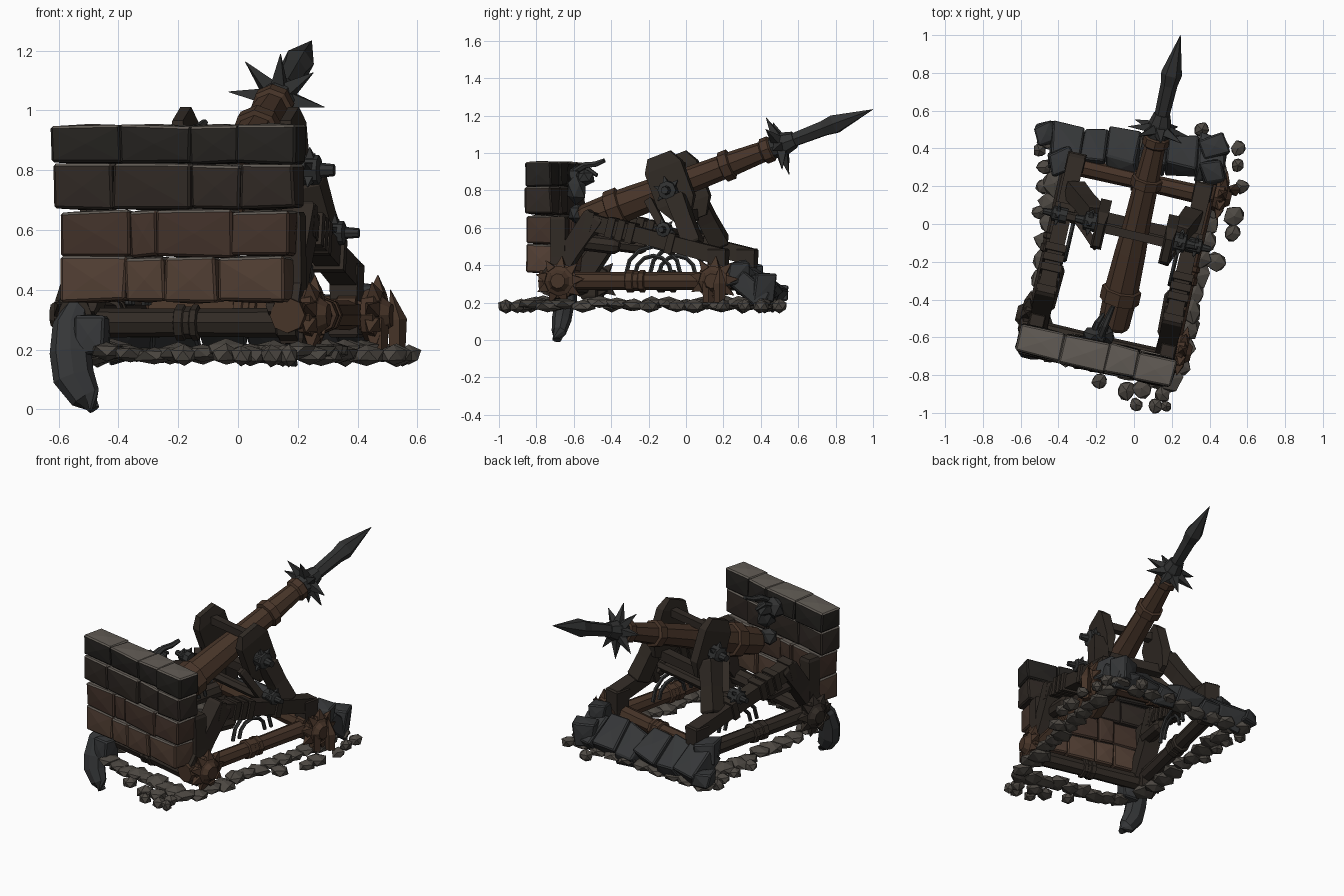
import bpy, bmesh, math, random
from mathutils import Vector, Matrix

if "Cube" in bpy.data.objects:
    bpy.data.objects.remove(bpy.data.objects["Cube"])

random.seed(4)
TURN = Matrix.Rotation(math.radians(-13), 4, 'Z')   # whole machine is turned on its base


def material(name, rgb):
    m = bpy.data.materials.new(name)
    m.diffuse_color = (*rgb, 1)
    m.use_nodes = True
    m.node_tree.nodes["Principled BSDF"].inputs["Base Color"].default_value = m.diffuse_color
    return m


WOOD = material("wood", (0.062, 0.034, 0.021))
DARK = material("dark_wood", (0.030, 0.023, 0.018))
IRON = material("iron", (0.030, 0.031, 0.031))
SLATE = material("slate", (0.036, 0.038, 0.040))
STONE = material("stone", (0.075, 0.066, 0.056))
CAP = material("wall_cap", (0.12, 0.105, 0.09))
BRICKS = [material(f"brick_{i + 1}", c) for i, c in enumerate(
    [(.085, .050, .034), (.055, .032, .023), (.028, .021, .017), (.018, .016, .014)])]


def finish(name, bm, mat, turned=True, top=None):
    bmesh.ops.recalc_face_normals(bm, faces=bm.faces)
    if turned:
        bm.transform(TURN)
    if top:
        for f in bm.faces:
            f.material_index = int(f.normal.z > 0.6)
    me = bpy.data.meshes.new(name)
    bm.to_mesh(me)
    bm.free()
    ob = bpy.data.objects.new(name, me)
    me.materials.append(mat)
    if top:
        me.materials.append(top)
    bpy.context.collection.objects.link(ob)


def tube(bm, pts, radii, sides=8, squash=1.0):
    """Loft of rings along a path; sides=4 gives a squared beam of half-width r."""
    pts = [Vector(p) for p in pts]
    rings = []
    k, ph = (math.sqrt(2), math.pi / 4) if sides == 4 else (1, 0)
    for i, p in enumerate(pts):
        t = (pts[min(i + 1, len(pts) - 1)] - pts[max(i - 1, 0)]).normalized()
        x = Vector((1, 0, 0)) if abs(t.z) > 0.8 else t.cross(Vector((0, 0, 1)))
        x = (x - t * x.dot(t)).normalized()
        y = t.cross(x)
        r = max(radii[i], 0.001) * k
        rings.append([bm.verts.new(p + x * r * math.cos(ph + j * math.tau / sides)
                                   + y * r * squash * math.sin(ph + j * math.tau / sides))
                      for j in range(sides)])
    for a, b in zip(rings, rings[1:]):
        for j in range(sides):
            bm.faces.new((a[j], a[(j + 1) % sides], b[(j + 1) % sides], b[j]))
    bm.faces.new(rings[0][::-1])
    bm.faces.new(rings[-1])


def lathe(bm, a, b, profile, sides=8, squash=1.0):
    a, b = Vector(a), Vector(b)
    tube(bm, [a.lerp(b, t) for t, _ in profile], [r for _, r in profile], sides, squash)


def beam(bm, a, b, r, squash=1.0):
    # squared timber, chamfered at both ends and slightly waisted
    lathe(bm, a, b, [(0, r * .85), (.04, r), (.5, r * .92), (.96, r), (1, r * .85)], 4, squash)


def merge(bm, t):
    me = bpy.data.meshes.new("tmp")
    t.to_mesh(me)
    t.free()
    bm.from_mesh(me)
    bpy.data.meshes.remove(me)


def block(bm, c, size, rot=Matrix(), jit=0.006):
    """Rough masonry block with chamfered edges and peaked faces."""
    t = bmesh.new()
    bmesh.ops.create_cube(t, size=1, matrix=Matrix.Translation(c) @ rot @ Matrix.Diagonal((*size, 1)))
    for v in t.verts:
        v.co += Vector([random.uniform(-jit, jit) for _ in range(3)])
    bmesh.ops.bevel(t, geom=t.edges[:], offset=0.008, segments=1, affect='EDGES')
    big = sorted(t.faces, key=lambda f: -f.calc_area())[:6]
    bmesh.ops.poke(t, faces=big, offset=0.006)
    merge(bm, t)


def rock(bm, c, size):
    t = bmesh.new()
    bmesh.ops.create_icosphere(t, subdivisions=1, radius=1)
    for v in t.verts:
        v.co *= random.uniform(0.8, 1.12)
    t.transform(Matrix.Translation(c) @ Matrix.Rotation(random.uniform(-.5, .5), 4, 'Z')
                @ Matrix.Diagonal((*size, 1)) @ Matrix.Rotation(random.random() * 6, 4, 'Z'))
    merge(bm, t)


def spikes(bm, c, axis, r0, r1, base, n, lean=0.0, phase=0.0):
    c, axis = Vector(c), Vector(axis).normalized()
    x = axis.orthogonal().normalized()
    y = axis.cross(x)
    for i in range(n):
        a = i * math.tau / n + phase
        d = x * math.cos(a) + y * math.sin(a)
        tube(bm, [c + d * r0, c + d * r1 + axis * lean], [base, 0], 4)


# Masonry shield wall: four courses of uneven blocks
courses = [(.36, .51, (-.42, -.20, -.07, .11, .345)), (.51, .665, (-.42, -.19, -.10, .16, .355)),
           (.67, .82, (-.445, -.245, .02, .19, .375)), (.82, .95, (-.46, -.22, .02, .18, .385))]
for i, (z0, z1, us) in enumerate(courses):
    bm = bmesh.new()
    for a, b in zip(us, us[1:]):
        block(bm, ((a + b) / 2, -.725 + random.uniform(-.008, .008), (z0 + z1) / 2), (b - a, .15, z1 - z0 - .004))
    finish(f"wall_course_{i + 1}", bm, BRICKS[i], top=CAP)

# Rubble cluster and hook behind the wall, above the breech
bm = bmesh.new()
for c, s in [((-.07, -.62, .87), (.07, .05, .07)), ((-.02, -.61, .80), (.06, .06, .08)),
             ((-.05, -.57, .87), (.05, .06, .05)), ((-.05, -.61, .68), (.06, .05, .06))]:
    rock(bm, c, s)
finish("wall_rubble", bm, IRON)
bm = bmesh.new()
tube(bm, [(-.04, -.62, .90), (-.03, -.56, .935), (-.02, -.5, .94), (-.01, -.45, .96)], [.018, .018, .016, .012], 6)
tube(bm, [(-.08, -.62, .88), (-.07, -.55, .91), (-.05, -.5, .88)], [.016, .016, .01], 6)
finish("wall_hook", bm, IRON)

# Base frame: side rails and cross beams with raised bands
BAND = [(0, .06), (.08, .06), (.09, .05), (.46, .047), (.465, .06), (.5, .06), (.505, .054), (.53, .054),
        (.535, .06), (.56, .06), (.565, .047), (.91, .05), (.92, .06), (1, .06)]
for s, side in ((1, "right"), (-1, "left")):
    u = -.03 + s * .365
    w = u - s * .02
    m = WOOD if s > 0 else DARK
    bm = bmesh.new()
    lathe(bm, (u, -.72, .315), (u, .30, .315), BAND)
    finish(side + "_rail", bm, m)
    # A-frame: raked post, long sloping beam and stub posts
    bm = bmesh.new()
    beam(bm, (w, -.68, .30), (w, -.42, .67), .055)
    beam(bm, (w, -.49, .64), (w, .29, .44), .045)
    beam(bm, (w, .25, .24), (w, .25, .49), .05)
    beam(bm, (u, -.62, .22), (u - s * .01, -.62, .66), .042)
    finish(side + "_a_frame", bm, DARK)
    # Iron wrappings and roll on the sloping beam
    bm = bmesh.new()
    for t in (.05, .2, .27, .34, .62):
        p = Vector((w, -.49, .64)).lerp(Vector((w, .29, .44)), t)
        d = Vector((0, .78, -.2)).normalized() * .02
        tube(bm, [p - d, p + d], [.055, .055], 4)
    lathe(bm, (w - s * .02, -.55, .53), (w - s * .03, -.3, .50), [(0, .03), (.1, .045), (.9, .045), (1, .03)])
    finish(side + "_beam_wraps", bm, DARK)
    # Bent iron hoops beside the rail
    bm = bmesh.new()
    for dv, h in ((0, .15), (.05, .10)):
        tube(bm, [(w - s * .06, -.12 - math.cos(a) * (.15 - dv), .35 + h * math.sin(a))
                  for a in [k * math.pi / 6 for k in range(7)]], [.012] * 7, 5)
    finish(side + "_hoops", bm, IRON)
    # Barrel cradle: broad cheek plate, leaning strut and spiked bolts
    c = Vector((.015 + s * .185, -.04, .83))
    up = Vector((0, -.353, .936))
    bm = bmesh.new()
    tube(bm, [c - up * .19, c - up * .1, c + up * .1, c + up * .17], [.05, .105, .105, .065], 4)
    bm.transform(Matrix.Translation(c) @ Matrix.Diagonal((.28, 1, 1, 1)) @ Matrix.Translation(-c))
    finish(side + "_cheek_plate", bm, DARK)
    bm = bmesh.new()
    beam(bm, c + Vector((s * .04, .04, -.06)), (w - s * .02, .11, .51), .05)
    beam(bm, c + Vector((0, -.12, -.08)), (w - s * .05, -.02, .52), .022)
    finish(side + "_cradle_strut", bm, DARK)
    bm = bmesh.new()
    for p, r in ((c + Vector((s * .06, .0, -.03)), .05), (Vector((w + s * .03, -.04, .59)), .04)):
        lathe(bm, p - Vector((s * .05, 0, 0)), p + Vector((s * .08, 0, 0)), [(0, r), (.6, r), (.65, r * .5), (1, r * .4)])
        spikes(bm, p, (1, 0, 0), r * .7, r * 1.6, r * .35, 6)
    finish(side + "_spiked_bolts", bm, IRON)

bm = bmesh.new()
lathe(bm, (-.42, .23, .33), (.36, .23, .33), BAND)
finish("rear_cross_beam", bm, WOOD)
bm = bmesh.new()
lathe(bm, (-.42, -.66, .29), (.36, -.66, .29), BAND)
lathe(bm, (-.36, -.04, .56), (.31, -.04, .56), [(0, .03), (1, .03)], 6)
beam(bm, (-.19, -.0, .67), (.22, -.0, .67), .03)
beam(bm, (-.19, -.06, .925), (.22, -.06, .925), .024)
finish("cross_bars", bm, DARK)

# Spiked wheel hubs on the outer corners
for name, u, v in (("front_right", .40, -.60), ("rear_right", .42, .25), ("front_left", -.45, -.60)):
    bm = bmesh.new()
    s = 1 if u > 0 else -1
    lathe(bm, (u - s * .04, v, .315), (u + s * .05, v, .315), [(0, .085), (.5, .095), (.7, .06), (1, .04)], 9)
    spikes(bm, (u, v, .315), (1, 0, 0), .075, .135, .025, 9)
    finish(name + "_spiked_hub", bm, WOOD if s > 0 else DARK)

# Barrel with rings, muzzle star and spearhead
TAIL, TIP = (.015, -.56, .637), (.015, 1.03, 1.233)
f = lambda v: (v + .56) / 1.59
bm = bmesh.new()
lathe(bm, TAIL, TIP, [(f(v), r) for v, r in (
    (-.56, .075), (-.54, .084), (-.42, .088), (-.415, .106), (-.35, .106), (-.345, .09), (-.15, .082), (.0, .072),
    (.2, .066), (.205, .083), (.25, .083), (.255, .066), (.42, .056), (.43, .07), (.47, .07), (.48, .055), (.53, .05))], 8)
finish("barrel", bm, WOOD)
bm = bmesh.new()
lathe(bm, TAIL, TIP, [(f(v), r) for v, r in ((.46, .055), (.5, .064), (.55, .06), (.6, .045))], 8)
ax = Vector(TIP) - Vector(TAIL)
spikes(bm, Vector(TAIL).lerp(Vector(TIP), f(.52)), ax, .04, .165, .026, 8, -.015, .2)
finish("muzzle_star", bm, IRON)
bm = bmesh.new()
lathe(bm, TAIL, TIP, [(f(v), r) for v, r in ((.52, .036), (.6, .04), (.76, .045), (.82, .056), (1.03, 0))], 6)
finish("spearhead", bm, IRON)

# Sloping stone slabs and corner blocks along the rear
bm = bmesh.new()
for i in range(6):
    x = -.36 + i * .155
    block(bm, (x, .41 - .06 * i / 5, .275 + random.uniform(-.02, .02)), (.15, .21, .12),
          Matrix.Rotation(math.radians(-38), 4, 'X') @ Matrix.Rotation(-.1, 4, 'Z'), .02)
for c, s in [((-.46, .48, .24), .10), ((.43, .40, .28), .12), ((.42, .27, .36), .11), ((-.38, .34, .35), .12)]:
    block(bm, c, (s, s, s), Matrix.Rotation(.3, 4, 'Z'), .02)
finish("rear_slabs", bm, SLATE, False)

# Ground stones: overlapping flat rocks under the frame, plus scattered clusters
bm = bmesh.new()
paths = [((-.44, -.67), (.20, -.82), 9), ((.24, -.74), (.45, .28), 12), ((-.50, -.50), (-.40, .42), 10), ((-.45, .46), (.44, .40), 9)]
for a, b, n in paths:
    for i in range(n):
        p = Vector(a).lerp(Vector(b), i / (n - 1))
        rock(bm, (p.x, p.y, .192 + random.uniform(-.012, .012)), (random.uniform(.06, .085), random.uniform(.06, .085), .034))
for x, y, r in [(-.18, -.83, .05), (-.04, -.88, .06), (.04, -.87, .06), (.15, -.90, .05), (.01, -.955, .04), (.11, -.96, .045),
                (.17, -.965, .03), (.43, -.2, .06), (.53, .04, .06), (.52, -.05, .05), (.57, .2, .045), (.55, .31, .04),
                (.55, .4, .045), (.36, .5, .045), (-.5, .39, .04), (-.47, .3, .05), (-.48, .2, .045), (-.5, .06, .045)]:
    rock(bm, (x, y, .18), (r, r, .038))
finish("ground_stones", bm, STONE, False)

# Small splinters standing at the right side
bm = bmesh.new()
for x, y, h in ((.47, .12, .42), (.53, .18, .40)):
    tube(bm, [(x, y, .2), (x, y, .3), (x - .02, y, h)], [.03, .035, 0], 5)
finish("side_splinters", bm, WOOD, False)

# Curved tusk at the front left corner, with its socket block
bm = bmesh.new()
tube(bm, [(-.53, -.58, .37), (-.56, -.62, .28), (-.56, -.65, .19), (-.55, -.665, .11), (-.51, -.68, .04), (-.48, -.69, .0)],
     [.03, .06, .07, .07, .052, .026], 8, .75)
block(bm, (-.49, -.64, .25), (.10, .10, .13), Matrix.Rotation(-.2, 4, 'Z'))
finish("corner_tusk", bm, SLATE, False)
